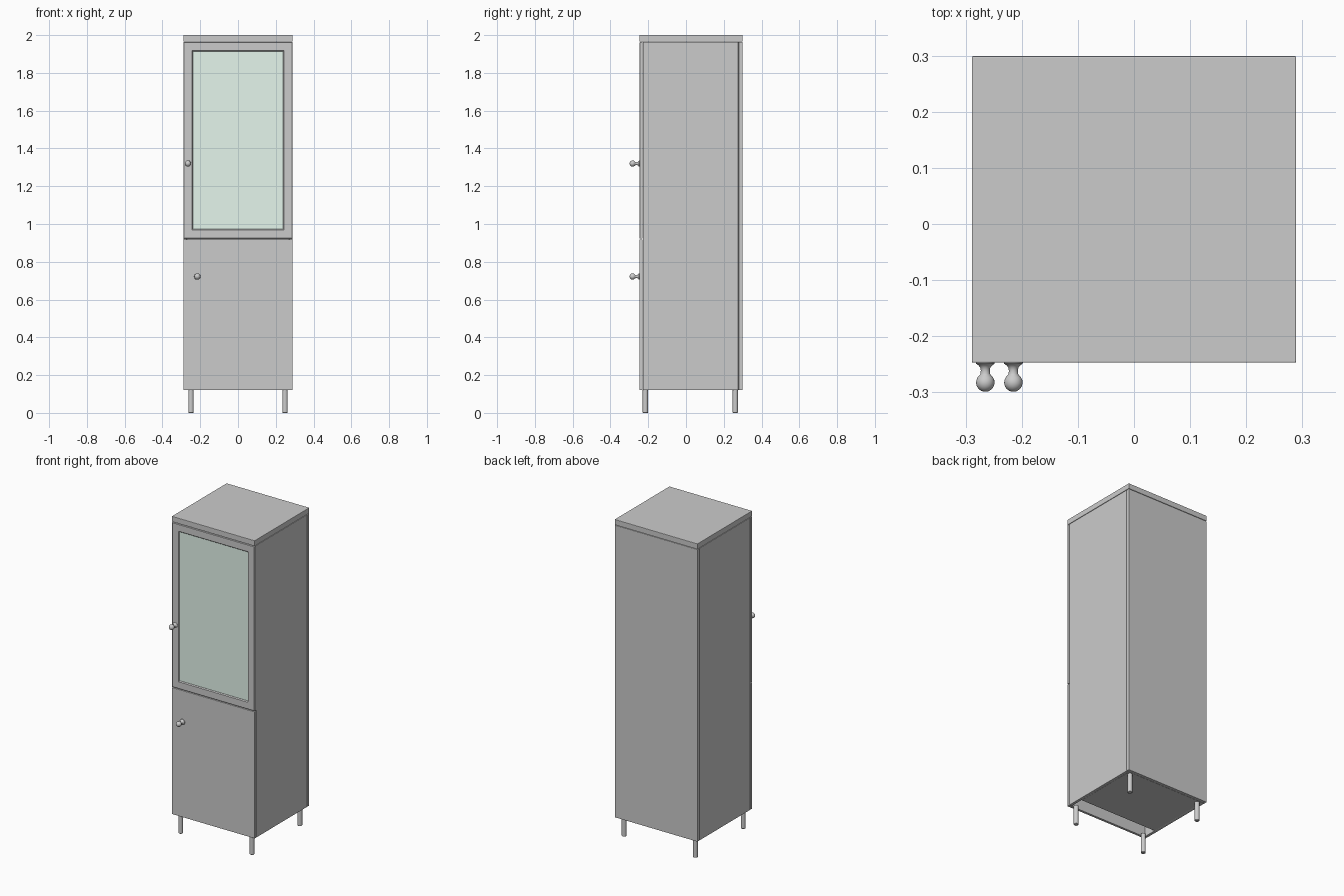
import bpy, bmesh
from math import cos, sin, pi, radians

if "Cube" in bpy.data.objects:
    bpy.data.objects.remove(bpy.data.objects["Cube"])

W = 0.289            # half width of the cabinet
FRONT, BACK = -0.247, 0.299


def finish(name, bm, smooth=False):
    bmesh.ops.recalc_face_normals(bm, faces=bm.faces)
    me = bpy.data.meshes.new(name)
    bm.to_mesh(me)
    bm.free()
    ob = bpy.data.objects.new(name, me)
    bpy.context.collection.objects.link(ob)
    if smooth:
        bpy.ops.object.select_all(action='DESELECT')
        ob.select_set(True)
        bpy.context.view_layer.objects.active = ob
        bpy.ops.object.shade_smooth_by_angle(angle=radians(40))
    return ob


def panel(name, x, y, z, bevel=0.002):
    bm = bmesh.new()
    bmesh.ops.create_cube(bm, size=1)
    for v in bm.verts:
        v.co = [lo + (c + 0.5) * (hi - lo) for c, (lo, hi) in zip(v.co, (x, y, z))]
    if bevel:
        bmesh.ops.bevel(bm, geom=bm.edges[:], offset=bevel, segments=2,
                        profile=0.5, affect='EDGES')
    return finish(name, bm)


def loft(bm, rings, closed):
    # Skin quads between successive rings of points
    vs = [[bm.verts.new(p) for p in r] for r in rings]
    n, m = len(vs), len(vs[0])
    for i in range(n if closed else n - 1):
        a, b = vs[i], vs[(i + 1) % n]
        for j in range(m):
            k = (j + 1) % m
            bm.faces.new((a[j], a[k], b[k], b[j]))
    return vs


def knob(name, x, z):
    # Flared foot, narrow neck and ball, turned about the y axis
    prof = [(0.017, FRONT + 0.001), (0.0165, -0.249), (0.012, -0.252),
            (0.009, -0.256), (0.008, -0.261), (0.0085, -0.267)]
    for i in range(8):
        a = radians(-55 + i * 20)
        prof.append((0.0165 * cos(a) if i < 7 else 0.003, -0.2825 - 0.0165 * sin(a)))
    bm = bmesh.new()
    n = 24
    vs = loft(bm, [[(x + r * cos(2 * pi * j / n), y, z + r * sin(2 * pi * j / n))
                    for j in range(n)] for r, y in prof], False)
    bm.faces.new(vs[0])
    bm.faces.new(vs[-1])
    finish(name, bm, True)


# Carcass
panel("top_board", (-W, W), (FRONT, BACK), (1.966, 2.0))
panel("back_panel", (-W, W), (0.279, BACK), (0.12, 1.964))
for s, side in ((-1, "left"), (1, "right")):
    xs = sorted((s * W, s * (W - 0.018)))
    panel(side + "_side_panel", xs, (-0.228, 0.277), (0.12, 1.964))
inner = (-W + 0.018, W - 0.018)
panel("bottom_board", inner, (-0.14, 0.279), (0.12, 0.138), 0)
panel("middle_shelf", inner, (-0.222, 0.279), (0.911, 0.929), 0)

# Lower solid door
panel("lower_door", (-W, W), (FRONT + 0.001, -0.23), (0.12, 0.919))

# Upper door: mitred frame swept around a rectangle
prof = [(0, -0.23), (0, -0.244), (0.003, FRONT), (0.045, FRONT),
        (0.050, -0.241), (0.050, -0.23)]
z0, z1 = 0.923, 1.963
bm = bmesh.new()
loft(bm, [[(sx * (W - d), y, (z1 - d) if top else (z0 + d)) for d, y in prof]
          for sx, top in ((-1, 0), (1, 0), (1, 1), (-1, 1))], True)
finish("upper_door_frame", bm)

# Glass pane
glass = panel("glass_pane", (-W + 0.049, W - 0.049), (-0.240, -0.235),
              (z0 + 0.049, z1 - 0.049), 0)
mat = bpy.data.materials.new("pale_green_glass")
mat.diffuse_color = (0.78, 0.92, 0.84, 1)
mat.use_nodes = True
mat.node_tree.nodes["Principled BSDF"].inputs["Base Color"].default_value = mat.diffuse_color
glass.data.materials.append(mat)

# Knobs
knob("upper_knob", -0.265, 1.32)
knob("lower_knob", -0.215, 0.722)

# Legs
for sx, side in ((-1, "left"), (1, "right")):
    for y, end in ((-0.215, "front"), (0.261, "back")):
        bm = bmesh.new()
        r, n, bv = 0.014, 24, 0.002
        rings = [[(sx * 0.249 + q * cos(2 * pi * j / n), y + q * sin(2 * pi * j / n), z)
                  for j in range(n)] for q, z in ((r - bv, 0), (r, bv), (r, 0.122))]
        vs = loft(bm, rings, False)
        bm.faces.new(vs[0])
        bm.faces.new(vs[-1])
        finish(f"{end}_{side}_leg", bm, True)
